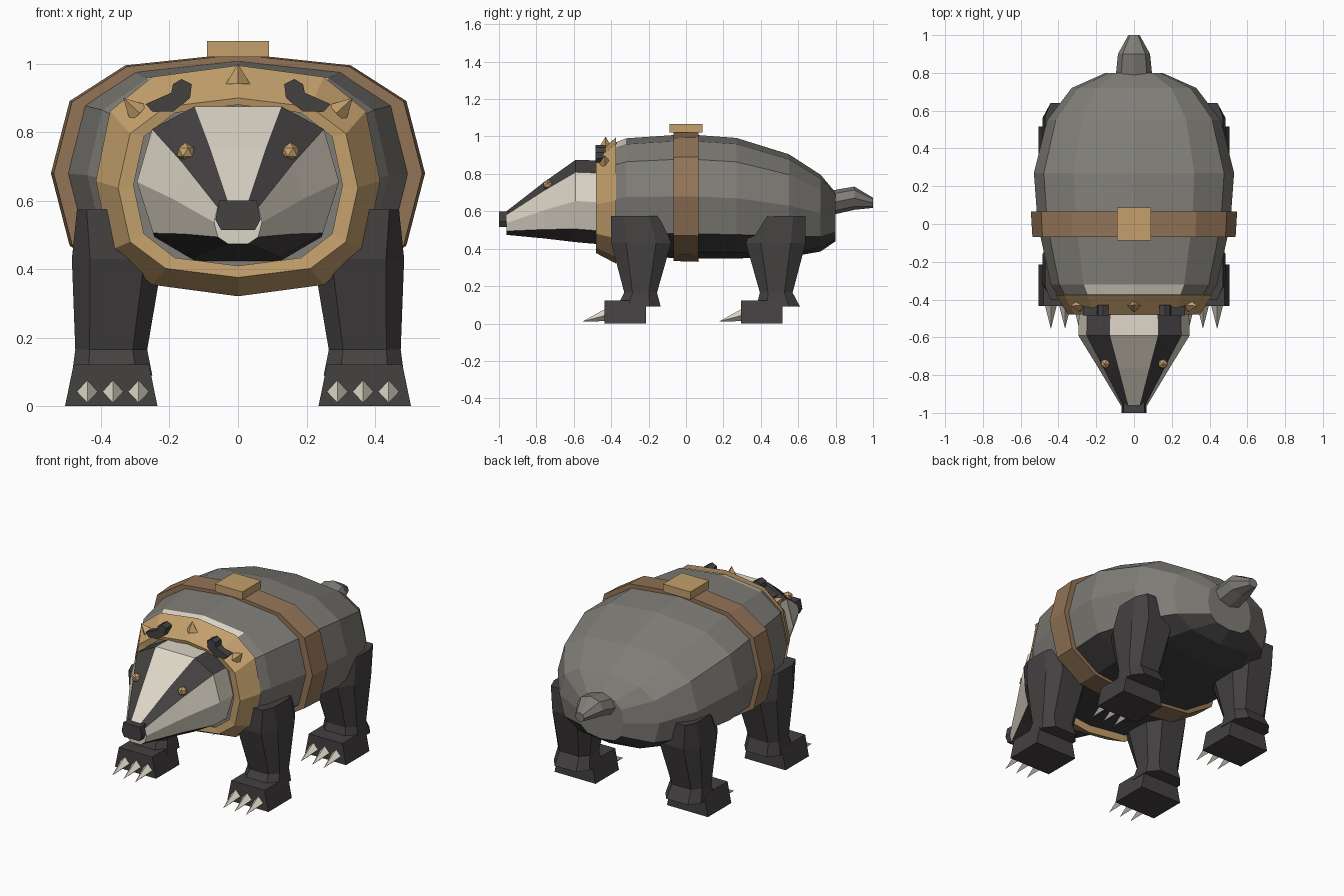
import bpy, bmesh
from math import cos, sin, pi, copysign
from mathutils import Vector

cube = bpy.data.objects.get("Cube")
if cube:
    bpy.data.objects.remove(cube, do_unlink=True)


def material(name, r, g, b):
    m = bpy.data.materials.new(name)
    m.use_nodes = True
    m.diffuse_color = (r, g, b, 1)
    m.node_tree.nodes["Principled BSDF"].inputs["Base Color"].default_value = (r, g, b, 1)
    return m


GREY = material("grey_fur", .215, .205, .185)
DARK = material("dark_fur", .058, .052, .053)
CREAM = material("cream_fur", .72, .67, .57)
TAN = material("tan_metal", .55, .35, .15)
BROWN = material("brown_leather", .29, .175, .095)


def finish(name, bm, mats):
    bmesh.ops.recalc_face_normals(bm, faces=bm.faces[:])
    mesh = bpy.data.meshes.new(name)
    bm.to_mesh(mesh)
    bm.free()
    for m in mats:
        mesh.materials.append(m)
    obj = bpy.data.objects.new(name, mesh)
    bpy.context.collection.objects.link(obj)
    return obj


def loft(name, rings, mats, paint=lambda ring, side: 0, closed=False):
    """Skin a row of equal rings; cap the ends, or join last to first."""
    bm = bmesh.new()
    rows = [[bm.verts.new(p) for p in ring] for ring in rings]
    n = len(rows[0])
    pairs = list(zip(rows, rows[1:]))
    if closed:
        pairs.append((rows[-1], rows[0]))
    else:
        bm.faces.new(rows[0])
        bm.faces.new(rows[-1])
    for r, (a, b) in enumerate(pairs):
        for s in range(n):
            t = (s + 1) % n
            bm.faces.new((a[s], a[t], b[t], b[s])).material_index = paint(r, s)
    return finish(name, bm, mats)


def hoop(y, zc, rx, rz, n=12, power=.73):
    """Rounded-box ring facing along y."""
    ring = []
    for i in range(n):
        c, s = cos(2 * pi * i / n), sin(2 * pi * i / n)
        ring.append((rx * copysign(abs(c) ** power, c), y,
                     zc + rz * copysign(abs(s) ** power, s)))
    return ring


def spike(name, base, tip, radius, mat, sides=4):
    base, tip = Vector(base), Vector(tip)
    axis = tip - base
    bm = bmesh.new()
    bmesh.ops.create_cone(bm, cap_ends=True, segments=sides, radius1=radius, radius2=0,
                          depth=axis.length)
    rot = axis.to_track_quat('Z', 'Y').to_matrix().to_4x4()
    bm.transform(rot)
    bmesh.ops.translate(bm, vec=(base + tip) / 2, verts=bm.verts[:])
    return finish(name, bm, [mat])


def box(name, x, y, z, mat, inset=0):
    """Box from ranges, with the top narrowed in x by inset."""
    rings = [[(x[0] + i, y[0], h), (x[1] - i, y[0], h), (x[1] - i, y[1], h), (x[0] + i, y[1], h)]
             for h, i in ((z[0], 0), (z[1], inset))]
    return loft(name, rings, [mat])


# Body: grey back, dark belly, cream patch at the nape
body_rings = [(-.46, .655, .33, .26), (-.385, .665, .40, .30), (-.32, .675, .44, .315),
              (0, .68, .51, .332), (.27, .67, .53, .322), (.55, .63, .46, .275),
              (.72, .59, .33, .205), (.8, .57, .15, .13)]


def body_paint(ring, side):
    if 7 <= side <= 10:
        return 1
    return 2 if ring < 2 and side in (2, 3) else 0


loft("body", [hoop(*r) for r in body_rings], [GREY, DARK, CREAM], body_paint)

# Tail
loft("tail", [hoop(y, z, rx, rz, 8, 1) for y, z, rx, rz in
              ((.7, .635, .1, .06), (.8, .65, .095, .065), (.9, .67, .085, .062),
               (1, .645, .03, .027))], [GREY])

# Head: ten-sided mask with cream blaze, dark eye stripes, cream cheeks, dark jaw
half = [(.43, 1), (.85, .7), (1, 0), (.84, -.68), (.42, -1)]
section = half + [(-x, z) for x, z in reversed(half)]
head_rings = [(-.42, .645, .29, .225), (-.59, .655, .295, .22),
              (-.76, .605, .19, .15), (-.96, .537, .07, .063)]
loft("head", [[(x * rx, y, zc + z * rz) for x, z in section] for y, zc, rx, rz in head_rings],
     [CREAM, DARK], lambda r, s: 1 if s in (0, 3, 4, 5, 8) else 0)

# Nose
loft("nose", [[(x, y, z) for x, z in ((-.055, .6), (.055, .6), (.066, .545), (.05, .515),
                                      (-.05, .515), (-.066, .545))]
              for y in (-1, -.94)], [DARK])

# Collar and belly strap
loft("collar", [hoop(*r) for r in ((-.37, .655, .36, .28), (-.375, .658, .415, .337),
                                   (-.48, .638, .35, .262), (-.475, .645, .305, .235))],
     [TAN], closed=True)
loft("strap", [hoop(*r) for r in ((-.068, .68, .49, .32), (-.068, .68, .538, .346),
                                  (.066, .68, .546, .35), (.066, .68, .49, .32))],
     [BROWN], closed=True)
box("buckle", (-.09, .09), (-.088, .088), (1.02, 1.066), TAN)

# Collar spikes
spike("spike_top", (0, -.43, .94), (0, -.43, 1), .036, TAN)

# Leg levels: z, x range, y range
leg_levels = [(.09, .25, .485, -.37, -.135), (.165, .265, .475, -.33, -.155),
              (.43, .22, .485, -.40, -.08), (.575, .33, .47, -.40, -.13)]
ear_outline = [(.14, .9), (.135, .94), (.165, .955), (.19, .94), (.195, .915),
               (.27, .882), (.25, .86), (.19, .86)]


def chamfered(z, x0, x1, y0, y1):
    """Rectangle with cut corners, level at z."""
    a, b = (x1 - x0) * .2, (y1 - y0) * .25
    return [(x0 + a, y0, z), (x1 - a, y0, z), (x1, y0 + b, z), (x1, y1 - b, z),
            (x1 - a, y1, z), (x0 + a, y1, z), (x0, y1 - b, z), (x0, y0 + b, z)]


for side, s in (("left", 1), ("right", -1)):
    spike("spike_" + side, (s * .29, -.43, .855), (s * .335, -.435, .9), .035, TAN)

    # Ear
    loft("ear_" + side, [[(s * x, y, z) for x, z in ear_outline] for y in (-.485, -.43)], [DARK])

    # Eye
    bm = bmesh.new()
    bmesh.ops.create_icosphere(bm, subdivisions=1, radius=.028)
    bmesh.ops.translate(bm, vec=(s * .153, -.74, .742), verts=bm.verts[:])
    finish("eye_" + side, bm, [TAN])

    for end in ("front", "hind"):
        tag = end + "_" + side
        shift = .73 if end == "hind" else 0

        # Leg, with the hind one turned back to front
        rings = []
        for z, x0, x1, y0, y1 in leg_levels:
            if end == "hind":
                y0, y1 = .24 - y1, .24 - y0
            rings.append([(s * x, y, z) for x, y, z in chamfered(z, x0, x1, y0, y1)])
        loft("leg_" + tag, rings, [DARK])

        # Foot and claws
        xs = sorted((s * .235, s * .505))
        box("foot_" + tag, xs, (-.435 + shift, -.215 + shift), (0, .122), DARK, .025)
        for i in range(3):
            x = s * (.29 + .075 * i)
            spike(f"claw_{tag}_{i + 1}", (x, -.425 + shift, .045), (x, -.555 + shift, .01),
                  .033, CREAM)
